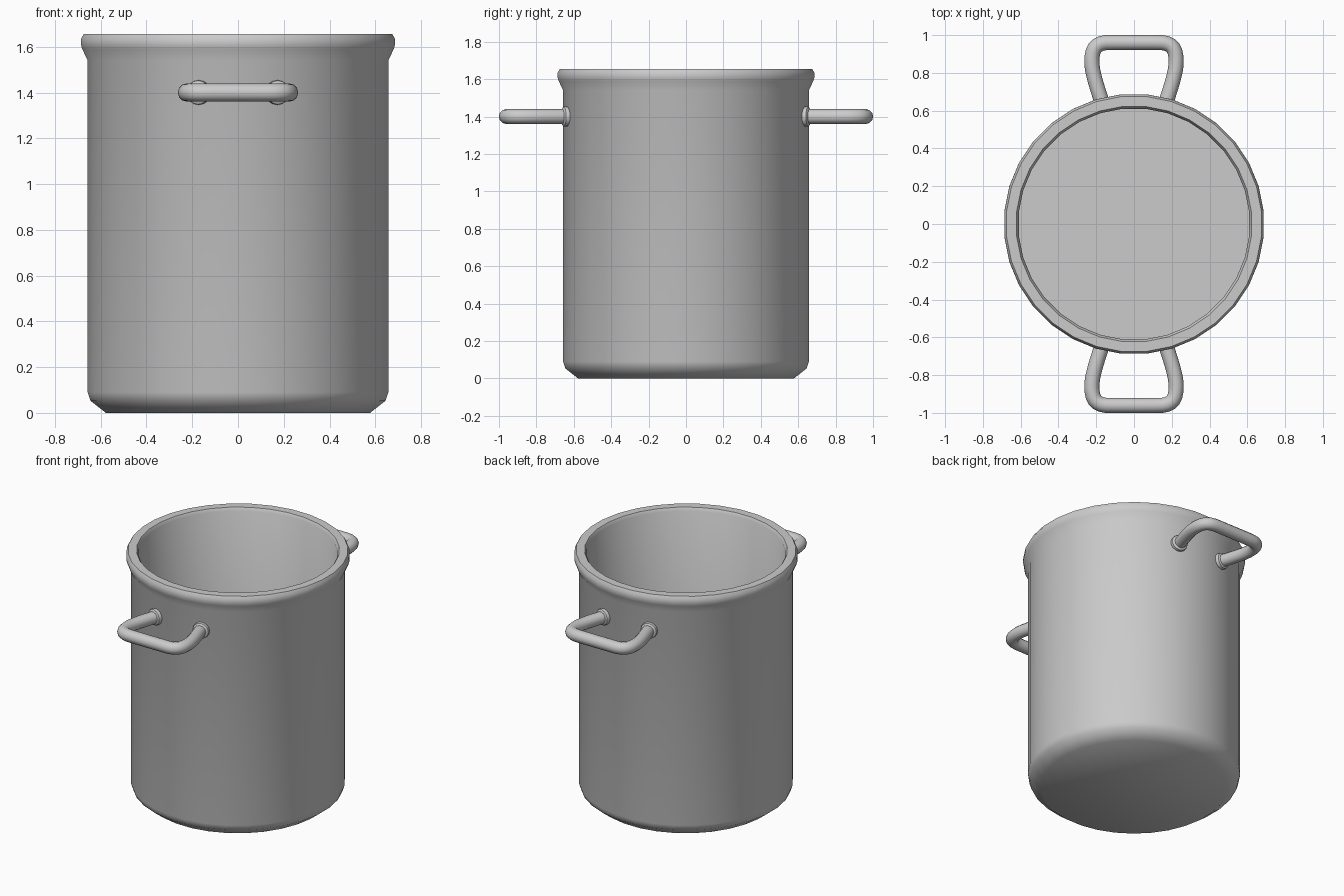
import bpy, math
from mathutils import Vector

if "Cube" in bpy.data.objects:
    bpy.data.objects.remove(bpy.data.objects["Cube"])

SIDES = 32
HANDLE_Z = 1.40


def smooth(obj, angle=40):
    bpy.ops.object.select_all(action='DESELECT')
    obj.select_set(True)
    bpy.context.view_layer.objects.active = obj
    bpy.ops.object.shade_smooth_by_angle(angle=math.radians(angle))


def lathe(name, profile, sides, phase=0.0):
    """Revolve an (r, z) profile around z, capping both ends."""
    verts, faces = [], []
    for r, z in profile:
        for i in range(sides):
            a = 2 * math.pi * (i + phase) / sides
            verts.append((r * math.cos(a), r * math.sin(a), z))
    for k in range(len(profile) - 1):
        for i in range(sides):
            j = (i + 1) % sides
            faces.append((k * sides + i, k * sides + j,
                          (k + 1) * sides + j, (k + 1) * sides + i))
    last = (len(profile) - 1) * sides
    faces.append(tuple(reversed(range(sides))))
    faces.append(tuple(range(last, last + sides)))
    mesh = bpy.data.meshes.new(name)
    mesh.from_pydata(verts, [], faces)
    obj = bpy.data.objects.new(name, mesh)
    bpy.context.collection.objects.link(obj)
    return obj


# Pot body: base, wall, flared lip, rim, inner wall, floor
body = lathe("pot_body", [
    (0.58, 0.0), (0.648, 0.053), (0.66, 0.09), (0.66, 1.54),
    (0.684, 1.59), (0.69, 1.61), (0.689, 1.635), (0.678, 1.655),
    (0.625, 1.655), (0.613, 1.635), (0.613, 0.05)], SIDES, 0.5)
smooth(body)


def handle(name, turn):
    """Bent rod handle pointing to +y, turned about z."""
    half = [((0.158, 0.61), (0.15, 0.58), (0.17, 0.65)),
            ((0.218, 0.81), (0.204, 0.74), (0.222, 0.835)),
            ((0.222, 0.885), (0.225, 0.86), (0.218, 0.935)),
            ((0.150, 0.96), (0.193, 0.956), (0.12, 0.961))]
    flip = lambda p: (-p[0], p[1])
    points = half + [(flip(c), flip(r), flip(l)) for c, l, r in reversed(half)]
    curve = bpy.data.curves.new(name, 'CURVE')
    curve.dimensions = '3D'
    curve.bevel_depth = 0.04
    curve.bevel_resolution = 4
    curve.resolution_u = 5
    curve.use_fill_caps = True
    spline = curve.splines.new('BEZIER')
    spline.bezier_points.add(len(points) - 1)
    for bp, (co, left, right) in zip(spline.bezier_points, points):
        bp.handle_left_type = bp.handle_right_type = 'FREE'
        bp.co = (*co, 0)
        bp.handle_left = (*left, 0)
        bp.handle_right = (*right, 0)
    obj = bpy.data.objects.new(name, curve)
    bpy.context.collection.objects.link(obj)
    obj.location.z = HANDLE_Z
    obj.rotation_euler.z = turn
    bpy.ops.object.select_all(action='DESELECT')
    obj.select_set(True)
    bpy.context.view_layer.objects.active = obj
    bpy.ops.object.convert(target='MESH')
    smooth(bpy.context.view_layer.objects.active, 50)


# Handles and the collars where they meet the wall
for side, turn in (("back", 0.0), ("front", math.pi)):
    handle(side + "_handle", turn)
    for end, offset in (("right", -15), ("left", 15)):
        a = math.pi / 2 + turn + math.radians(offset)
        out = Vector((math.cos(a), math.sin(a), 0))
        collar = lathe(f"{side}_{end}_collar", [
            (0.052, 0.0), (0.054, 0.03), (0.052, 0.04), (0.042, 0.047)], 16)
        collar.location = out * 0.637 + Vector((0, 0, HANDLE_Z))
        collar.rotation_euler = out.to_track_quat('Z', 'Y').to_euler()
        smooth(collar)
